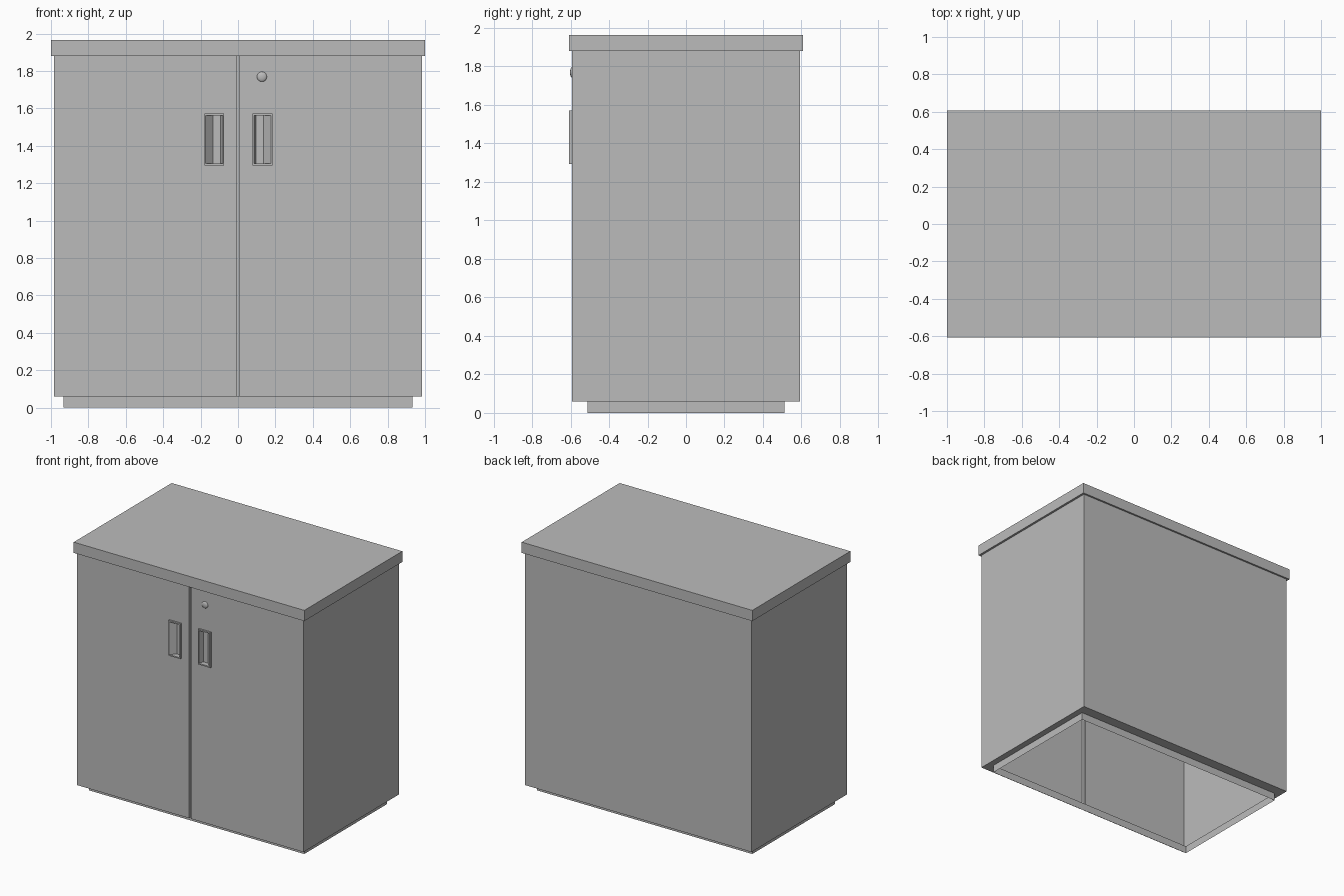
import bpy, bmesh
from mathutils import Matrix

if "Cube" in bpy.data.objects:
    bpy.data.objects.remove(bpy.data.objects["Cube"])

grey = bpy.data.materials.new("mid_grey")
grey.diffuse_color = (0.5, 0.5, 0.5, 1)
grey.use_nodes = True
grey.node_tree.nodes["Principled BSDF"].inputs["Base Color"].default_value = grey.diffuse_color


def finish(bm, name):
    bmesh.ops.remove_doubles(bm, verts=bm.verts, dist=1e-5)
    bmesh.ops.recalc_face_normals(bm, faces=bm.faces)
    me = bpy.data.meshes.new(name)
    bm.to_mesh(me)
    bm.free()
    me.materials.append(grey)
    ob = bpy.data.objects.new(name, me)
    bpy.context.collection.objects.link(ob)
    return ob


def loft(rings, cap=False):
    """Skin a stack of closed rings of points, optionally capping the last."""
    bm = bmesh.new()
    loops = [[bm.verts.new(p) for p in r] for r in rings]
    n = len(loops[0])
    for a, b in zip(loops, loops[1:]):
        for i in range(n):
            j = (i + 1) % n
            pts = [a[i], a[j], b[j], b[i]]
            if (b[i].co - b[j].co).length < 1e-6:
                pts.pop()
            bm.faces.new(pts)
    if cap:
        bm.faces.new(loops[-1])
    return bm


# Overhanging worktop
bm = bmesh.new()
bmesh.ops.create_cube(bm, size=1, matrix=Matrix.Translation((0, 0, 1.922)) @ Matrix.Diagonal((2, 1.214, 0.084, 1)))
finish(bm, "worktop")

# Open-bottomed cabinet shell with the door gap as a groove, stepping in to the plinth
BX, BY, PX, PY = 0.983, 0.593, 0.934, 0.513
G0, G1, GY = -0.008, 0.006, -0.573
body = [(-BX, -BY), (G0, -BY), (G0, GY), (G1, GY), (G1, -BY), (BX, -BY), (BX, BY), (-BX, BY)]
base = [(-PX, -PY), (G0, -PY), (G0, -PY), (G1, -PY), (G1, -PY), (PX, -PY), (PX, PY), (-PX, PY)]
levels = [(body, 1.88), (body, 0.059), (base, 0.059), (base, 0)]
shell = loft([[(x, y, z) for x, y in outline] for outline, z in levels])

# Handle openings cut through the doors, mirrored about x = OFF
OFF, X0, X1, Z0, Z1 = 0.002, 0.083, 0.175, 1.304, 1.561
cuts = [((OFF + s * x, 0, 0), (1, 0, 0)) for s in (-1, 1) for x in (X0, X1)]
cuts += [((0, 0, z), (0, 0, 1)) for z in (Z0, Z1)]
for co, no in cuts:
    doors = [f for f in shell.faces if all(abs(v.co.y + BY) < 1e-4 for v in f.verts)]
    geom = doors + list({e for f in doors for e in f.edges}) + list({v for f in doors for v in f.verts})
    bmesh.ops.bisect_plane(shell, geom=geom, plane_co=co, plane_no=no)
holes = []
for f in shell.faces:
    c = f.calc_center_median()
    if abs(c.y + BY) < 1e-4 and X0 < abs(c.x - OFF) < X1 and Z0 < c.z < Z1:
        holes.append(f)
bmesh.ops.delete(shell, geom=holes, context='FACES')
finish(shell, "cabinet_body")


# Raised frames around sloping finger recesses
def rect(s, x0, x1, z0, z1, y):
    return [(OFF + s * x0, y, z0), (OFF + s * x1, y, z0), (OFF + s * x1, y, z1), (OFF + s * x0, y, z1)]


for side, s in (("left", -1), ("right", 1)):
    finish(loft([
        rect(s, 0.076, 0.182, 1.294, 1.571, -0.592),
        rect(s, 0.076, 0.182, 1.294, 1.571, -0.607),
        rect(s, X0, X1, Z0, Z1, -0.607),
        rect(s, 0.095, 0.135, Z0, Z1, -0.567)], cap=True), side + "_handle")

# Domed lock on the right door
bm = bmesh.new()
bmesh.ops.create_uvsphere(bm, u_segments=16, v_segments=10, radius=1,
                          matrix=Matrix.Translation((0.128, -0.592, 1.769)) @ Matrix.Diagonal((0.027, 0.011, 0.027, 1)))
lock = finish(bm, "door_lock")
for p in lock.data.polygons:
    p.use_smooth = True
